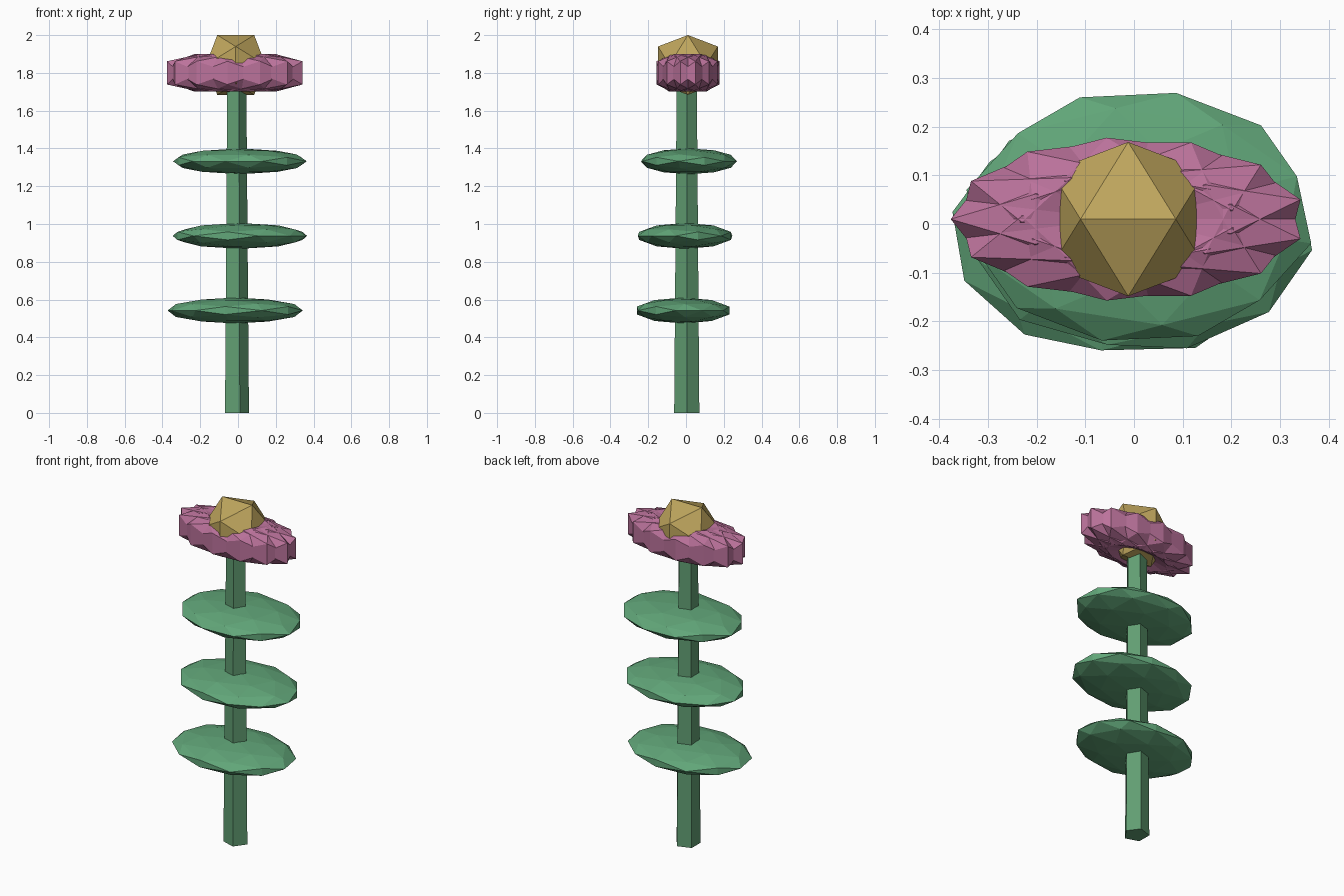
import bpy, bmesh, math
from mathutils import Matrix, Vector

if "Cube" in bpy.data.objects:
    bpy.data.objects.remove(bpy.data.objects["Cube"])

PHI = (1 + 5 ** 0.5) / 2


def material(name, rgb):
    m = bpy.data.materials.new(name)
    m.diffuse_color = (*rgb, 1)
    m.use_nodes = True
    m.node_tree.nodes["Principled BSDF"].inputs["Base Color"].default_value = m.diffuse_color
    return m


GREEN = material("green", (0.12, 0.34, 0.17))
LEAF = material("leaf_green", (0.12, 0.38, 0.19))
PINK = material("pink", (0.50, 0.17, 0.33))
GOLD = material("gold", (0.52, 0.38, 0.11))


def finish(bm, name, mat):
    bmesh.ops.recalc_face_normals(bm, faces=bm.faces)
    me = bpy.data.meshes.new(name)
    bm.to_mesh(me)
    bm.free()
    me.materials.append(mat)
    ob = bpy.data.objects.new(name, me)
    bpy.context.collection.objects.link(ob)
    return ob


def hull(bm, points):
    vs = [bm.verts.new(p) for p in points]
    bmesh.ops.convex_hull(bm, input=vs)


def ico_points(detail=0):
    """Unit icosahedron with a horizontal edge along x on top."""
    pts = []
    for a in (-1, 1):
        for b in (-PHI, PHI):
            pts += [Vector((a, 0, b)), Vector((b, a, 0)), Vector((0, b, a))]
    if detail:
        pts += [(p + q) / 2 for i, p in enumerate(pts) for q in pts[:i]
                if (p - q).length < 2.1]
    return [p.normalized() for p in pts]


def blob(name, mat, centre, radii, turn=0, detail=0):
    # turned first, then squashed along the world axes
    m = (Matrix.Translation(centre) @ Matrix.Diagonal((*radii, 1))
         @ Matrix.Rotation(turn, 4, 'Z'))
    bm = bmesh.new()
    hull(bm, [m @ p for p in ico_points(detail)])
    return finish(bm, name, mat)


CX, CY = -0.012, 0.004

# five-sided tapered stem
bm = bmesh.new()
bmesh.ops.create_cone(bm, cap_ends=True, segments=5, radius1=0.07, radius2=0.056,
                      depth=1.75, matrix=Matrix.Translation((CX, CY, 0.875))
                      @ Matrix.Rotation(math.pi / 2, 4, 'Z'))
# keep one corner on the +x side
far = max(bm.verts, key=lambda v: (v.co.xy - Vector((CX, CY))).length)
ang = math.atan2(far.co.y - CY, far.co.x - CX)
bmesh.ops.rotate(bm, verts=bm.verts, cent=(CX, CY, 0),
                 matrix=Matrix.Rotation(-ang, 3, 'Z'))
finish(bm, "stem", GREEN)

# three flattened leaves
for i, (x, y, z, turn) in enumerate([(-0.015, -0.015, 0.542, 0.4),
                                     (0.01, -0.005, 0.937, 2.4),
                                     (0.01, 0.015, 1.332, 4.5)]):
    blob(f"leaf_{i + 1}", LEAF, (x, y, z), (0.362, 0.26, 0.0685), turn, 1)

# ring of overlapping petals
N = 13
for i in range(N):
    a = math.pi + i * math.tau / N
    blob(f"petal_{i + 1}", PINK,
         (CX + 0.19 * math.cos(a), 0.01 + 0.085 * math.sin(a), 1.8),
         (0.205, 0.098, 0.117), a + math.pi / 2)

# flower centre
blob("flower_centre", GOLD, (CX, 0.01, 1.842), (0.186, 0.186, 0.186))
